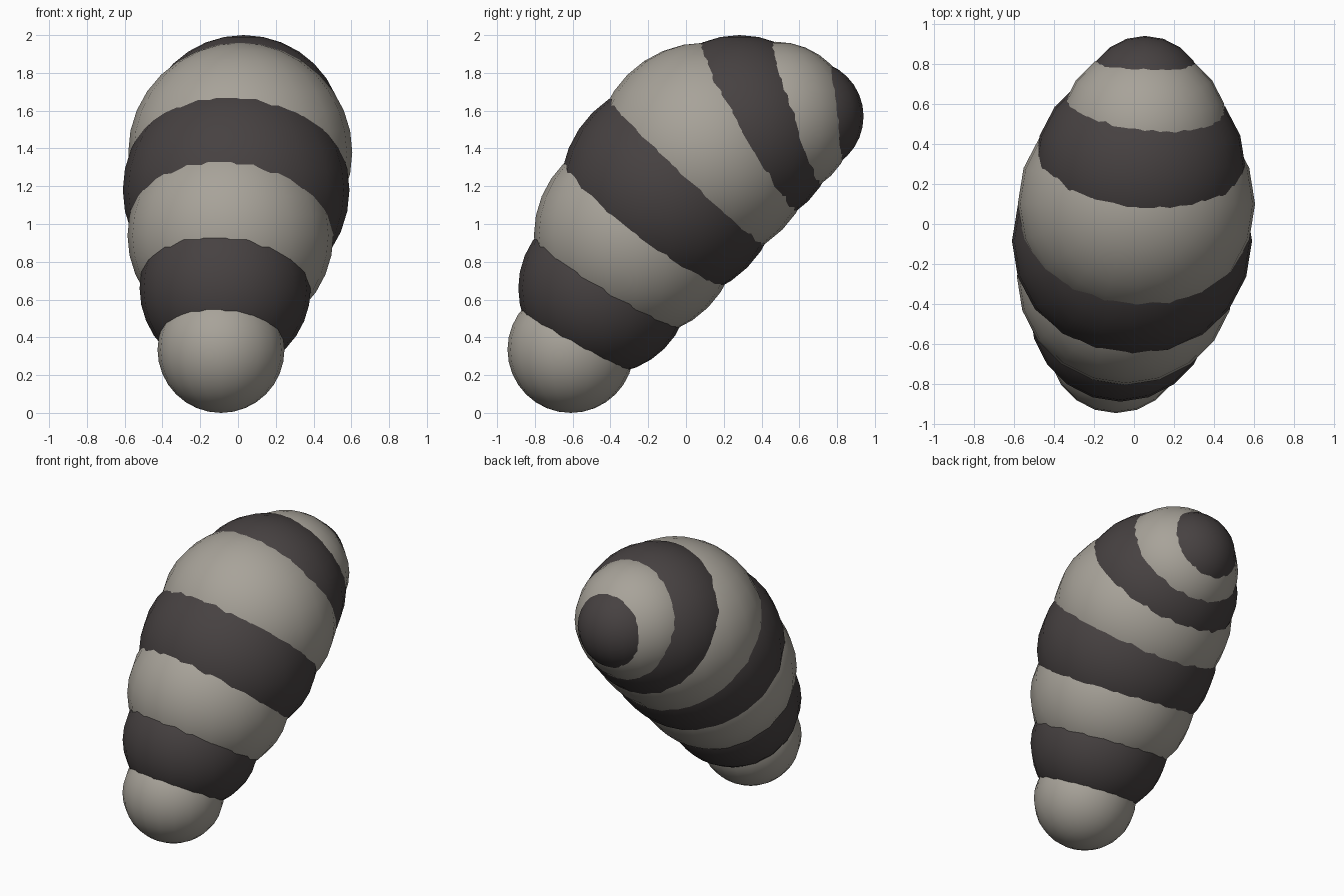
import bpy

# Remove the default cube
cube = bpy.data.objects.get("Cube")
if cube:
    bpy.data.objects.remove(cube, do_unlink=True)


def make_material(name, rgb):
    mat = bpy.data.materials.new(name)
    mat.use_nodes = True
    colour = (*rgb, 1.0)
    mat.diffuse_color = colour
    mat.node_tree.nodes["Principled BSDF"].inputs["Base Color"].default_value = colour
    return mat


stripes = [
    make_material("light warm grey", (0.39, 0.365, 0.32)),
    make_material("dark charcoal", (0.062, 0.053, 0.053)),
]


def add_segment(name, centre, width, depth, material):
    """One rounded body segment, slightly wider across than deep."""
    bpy.ops.mesh.primitive_uv_sphere_add(segments=20, ring_count=16, radius=1, location=centre)
    obj = bpy.context.object
    obj.name = name
    obj.scale = (width, depth, depth)
    bpy.ops.object.transform_apply(location=False, rotation=False, scale=True)
    obj.data.materials.append(material)
    bpy.ops.object.shade_smooth()
    return obj


# Overlapping segments from the low front end to the raised back end:
# name, centre, half width, half depth
segments = [
    ("front_end", (-0.09, -0.61, 0.335), 0.336, 0.335),
    ("lower_band", (-0.068, -0.435, 0.66), 0.453, 0.453),
    ("lower_body", (-0.04, -0.265, 0.94), 0.545, 0.54),
    ("middle_band", (-0.01, -0.085, 1.18), 0.60, 0.58),
    ("upper_body", (0.012, 0.10, 1.38), 0.593, 0.58),
    ("upper_band", (0.03, 0.283, 1.485), 0.527, 0.515),
    ("back_ring", (0.05, 0.475, 1.55), 0.42, 0.415),
    ("back_tip", (0.055, 0.643, 1.57), 0.298, 0.297),
]

# Alternate the two colours along the body
for i, (name, centre, width, depth) in enumerate(segments):
    add_segment(name, centre, width, depth, stripes[i % 2])
